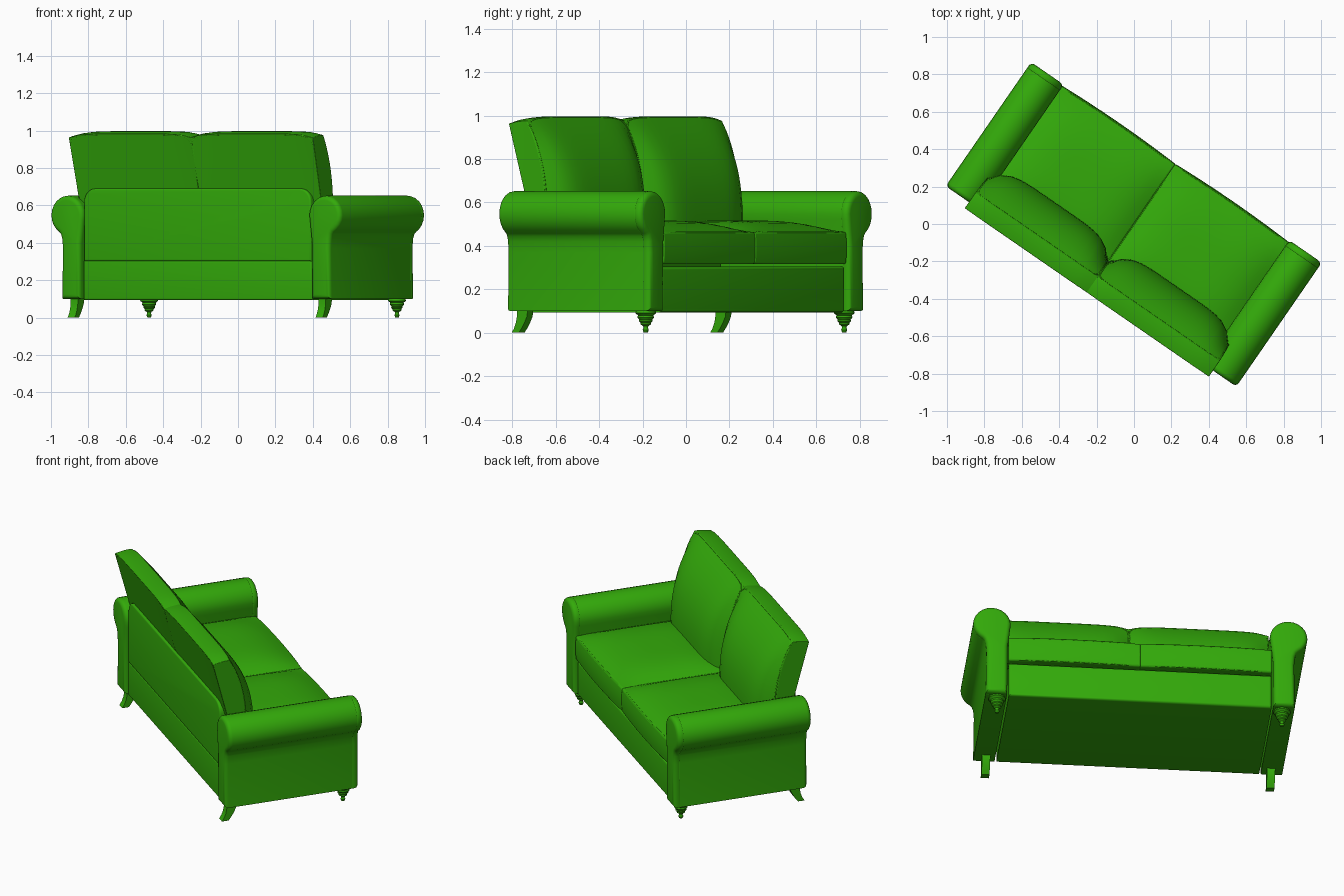
import bpy, bmesh
from math import sin, cos, radians, pi
from mathutils import Matrix

if "Cube" in bpy.data.objects:
    bpy.data.objects.remove(bpy.data.objects["Cube"])

TURN = Matrix.Rotation(radians(-34.6), 4, 'Z')   # the sofa stands at an angle
green = bpy.data.materials.new("green_fabric")
green.diffuse_color = (0.033, 0.40, 0.003, 1)
green.use_nodes = True
green.node_tree.nodes["Principled BSDF"].inputs["Base Color"].default_value = green.diffuse_color


def finish(bm, name, bevel=0.0, segs=3):
    bmesh.ops.recalc_face_normals(bm, faces=bm.faces)
    me = bpy.data.meshes.new(name)
    bm.to_mesh(me)
    bm.free()
    ob = bpy.data.objects.new(name, me)
    bpy.context.collection.objects.link(ob)
    me.materials.append(green)
    ob.matrix_world = TURN
    if bevel:
        m = ob.modifiers.new("soft_edges", 'BEVEL')
        m.width, m.segments = bevel, segs
        m.limit_method, m.angle_limit = 'ANGLE', radians(42)
    bpy.ops.object.select_all(action='DESELECT')
    bpy.context.view_layer.objects.active = ob
    ob.select_set(True)
    bpy.ops.object.shade_smooth_by_angle(angle=radians(40))
    return ob


def prism(name, pts, y0, y1, round0, round1):
    """Extrude an x-z outline along y, with rounded end caps."""
    bm = bmesh.new()
    a = [bm.verts.new((x, y0 + round0, z)) for x, z in pts]
    b = [bm.verts.new((x, y1 - round1, z)) for x, z in pts]
    for i in range(len(pts)):
        j = (i + 1) % len(pts)
        bm.faces.new((a[i], a[j], b[j], b[i]))
    caps = [(bm.faces.new(a), round0), (bm.faces.new(b), round1)]
    bmesh.ops.recalc_face_normals(bm, faces=bm.faces)
    for cap, r in caps:
        for k in range(4):
            t0, t1 = pi / 8 * k, pi / 8 * (k + 1)
            bmesh.ops.inset_region(bm, faces=[cap], use_even_offset=True,
                                   thickness=r * (cos(t0) - cos(t1)), depth=r * (sin(t1) - sin(t0)))
    return finish(bm, name)


def cushion(name, shape, bevel):
    """Gridded cube pushed through a shape function, plus piped seams."""
    bm = bmesh.new()
    bmesh.ops.create_cube(bm, size=2)
    bmesh.ops.subdivide_edges(bm, edges=bm.edges[:], cuts=15, use_grid_fill=True)
    for v in bm.verts:
        v.co = shape(*v.co)
    finish(bm, name, bevel)
    for c in (-1, 1):
        cu = bpy.data.curves.new(name + "_piping", 'CURVE')
        cu.dimensions = '3D'
        cu.bevel_depth, cu.bevel_resolution = 0.005, 1
        n = 96
        sp = cu.splines.new('POLY')
        sp.points.add(n - 1)
        sp.use_cyclic_u = True
        for i, p in enumerate(sp.points):
            s, t = cos(2 * pi * (i + .5) / n), sin(2 * pi * (i + .5) / n)
            k = (s ** 20 + t ** 20) ** -0.05      # rounded square loop
            p.co = (*shape(s * k * .985, t * k * .985, c * .93), 1)
        ob = bpy.data.objects.new(name + "_piping", cu)
        bpy.context.collection.objects.link(ob)
        cu.materials.append(green)
        ob.matrix_world = TURN


def lerp(a, b, t):
    return a + (b - a) * t


# base and back panel
prism("seat_base", [(-.742, .094), (.742, .094), (.742, .304), (-.742, .304)], -.383, .376, .01, .015)
corner = [(.667 + .07 * cos(radians(a)), .62 + .07 * sin(radians(a))) for a in range(0, 91, 15)]
back = [(.737, .302)] + corner
prism("back_panel", back + [(-x, z) for x, z in reversed(back)], -.385, -.31, .01, .01)

# rolled arm outline, necking in below the roll
roll = [(.838 + .106 * cos(radians(a)), .547 + .105 * sin(radians(a))) for a in range(195, -61, -15)]
arm = [(.752, .1), (.75, .4), (.74, .48)] + roll + [(.881, .445), (.873, .42), (.869, .37), (.873, .1)]

for side, word in ((-1, "left"), (1, "right")):
    outline = [(side * x, z) for x, z in arm]
    prism(word + "_arm", outline, -.405, .366, .024, .004)
    # facing panel on the arm front
    prism(word + "_arm_front", outline, .362, .4, .004, .024)

    # seat cushion
    def seat(a, b, c):
        x = side * (.371 + a * .373)
        y = lerp(-.33, .384, (b + 1) / 2) + (.01 * (1 - a * a) if b > 0 else 0) * b
        top = .464 + .053 * (1 - a ** 4) * (1 - abs(b) ** 3)
        return x, y + .006 * (1 - c * c) * b, lerp(.316, top, (c + 1) / 2)
    cushion(word + "_seat_cushion", seat, .015)

    # back cushion, leaning and puffed at the front
    def back_pad(a, b, c):
        h, t = (b + 1) / 2, (c + 1) / 2
        x = side * (.394 + a * lerp(.389, .399, h))
        z = lerp(.45, .962 + .02 * (1 - a ** 6) + .014 * (1 - (1 - t) ** 2), h)
        rear = lerp(-.31, -.445, h)
        front = -.245 - .1 * h ** 3 + .1 * (1 - a ** 6) * (1 - h ** 2.5)
        return x, lerp(rear, front, t), z
    cushion(word + "_back_cushion", back_pad, .022)

    # turned front foot with a small caster
    bm = bmesh.new()
    prof = [(0, .105), (.044, .105), (.048, .09), (.036, .08), (.038, .07), (.03, .06), (.031, .053),
            (.023, .045), (.024, .038), (.012, .03), (.01, .022), (.014, .013), (.01, .002), (0, 0)]
    vs = [bm.verts.new((r, 0, z)) for r, z in prof]
    es = [bm.edges.new(p) for p in zip(vs, vs[1:])]
    bmesh.ops.spin(bm, geom=vs + es, axis=(0, 0, 1), cent=(0, 0, 0), angle=2 * pi, steps=20)
    bmesh.ops.remove_doubles(bm, verts=bm.verts, dist=1e-4)
    bmesh.ops.translate(bm, verts=bm.verts, vec=(side * .805, .33, 0))
    finish(bm, word + "_front_foot")

    # swept rear foot
    bm = bmesh.new()
    rings = []
    for z, y, h in ((.105, -.345, .03), (.075, -.347, .028), (.045, -.357, .024), (.02, -.37, .021), (0, -.384, .02)):
        rings.append([bm.verts.new((side * .805 + i * .023, y + j * h, z))
                      for i, j in ((-1, -1), (1, -1), (1, 1), (-1, 1))])
    for p, q in zip(rings, rings[1:]):
        for i in range(4):
            bm.faces.new((p[i], p[(i + 1) % 4], q[(i + 1) % 4], q[i]))
    bm.faces.new(rings[0])
    bm.faces.new(rings[-1])
    finish(bm, word + "_rear_foot")
